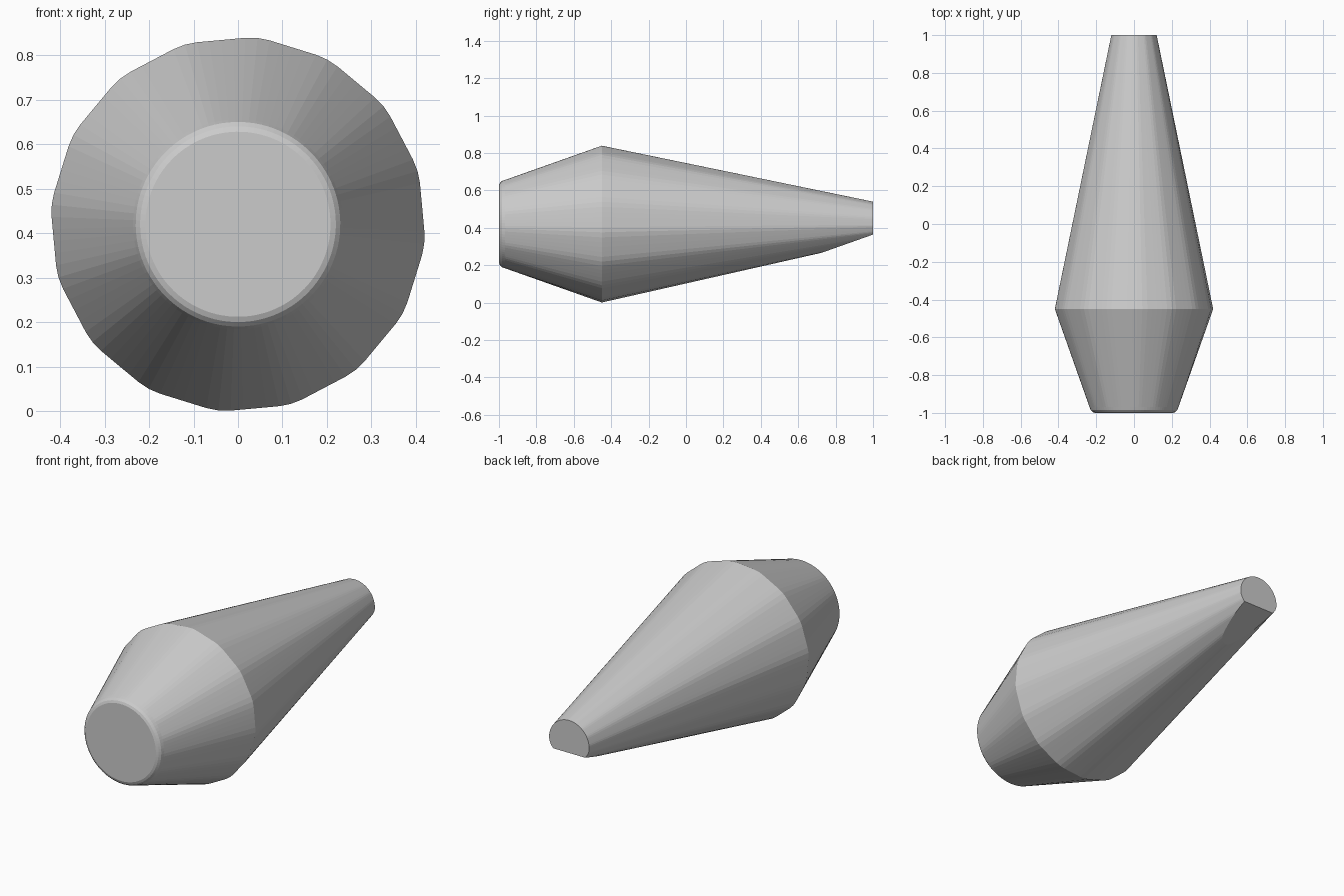
import bpy, bmesh
from math import sin, cos, tau, radians

if "Cube" in bpy.data.objects:
    bpy.data.objects.remove(bpy.data.objects["Cube"])

SIDES, STEPS = 16, 6
N = SIDES * STEPS
CZ = 0.42
TWIST = radians(-6)

bm = bmesh.new()


def ring(y, radius, polygon=False, squash=1.0):
    """Section loop: a circle, or a 16-gon with clipped corners."""
    verts = []
    for i in range(N):
        a = tau * i / N + TWIST
        r = radius
        if polygon:
            d = tau / SIDES * ((i % STEPS) / STEPS - 0.5)
            r = min(radius, 1.007 * radius * cos(tau / SIDES / 2) / cos(d))
        z = r * sin(a)
        verts.append(bm.verts.new((r * cos(a), y, CZ + (z * squash if z < 0 else z))))
    return verts


# front disc, rounded rim, widest polygonal girdle, narrow rear end
rings = [ring(-1, 0.208), ring(-0.995, 0.220), ring(-0.985, 0.230),
         ring(-0.968, 0.236), ring(-0.45, 0.421, polygon=True),
         ring(1, 0.12, squash=0.76)]
for a, b in zip(rings, rings[1:]):
    for i in range(N):
        j = (i + 1) % N
        bm.faces.new((a[i], a[j], b[j], b[i]))
bm.faces.new(rings[0])
bm.faces.new(rings[-1])

# slanted flat under the rear tip
bmesh.ops.bisect_plane(bm, geom=bm.verts[:] + bm.edges[:] + bm.faces[:],
                       plane_co=(0, 1, 0.364), plane_no=(0, 0.085, -0.24),
                       clear_outer=True)
bmesh.ops.holes_fill(bm, edges=[e for e in bm.edges if e.is_boundary], sides=0)
bmesh.ops.recalc_face_normals(bm, faces=bm.faces[:])

mesh = bpy.data.meshes.new("tapered_body")
bm.to_mesh(mesh)
bm.free()
bpy.context.collection.objects.link(bpy.data.objects.new("tapered_body", mesh))
